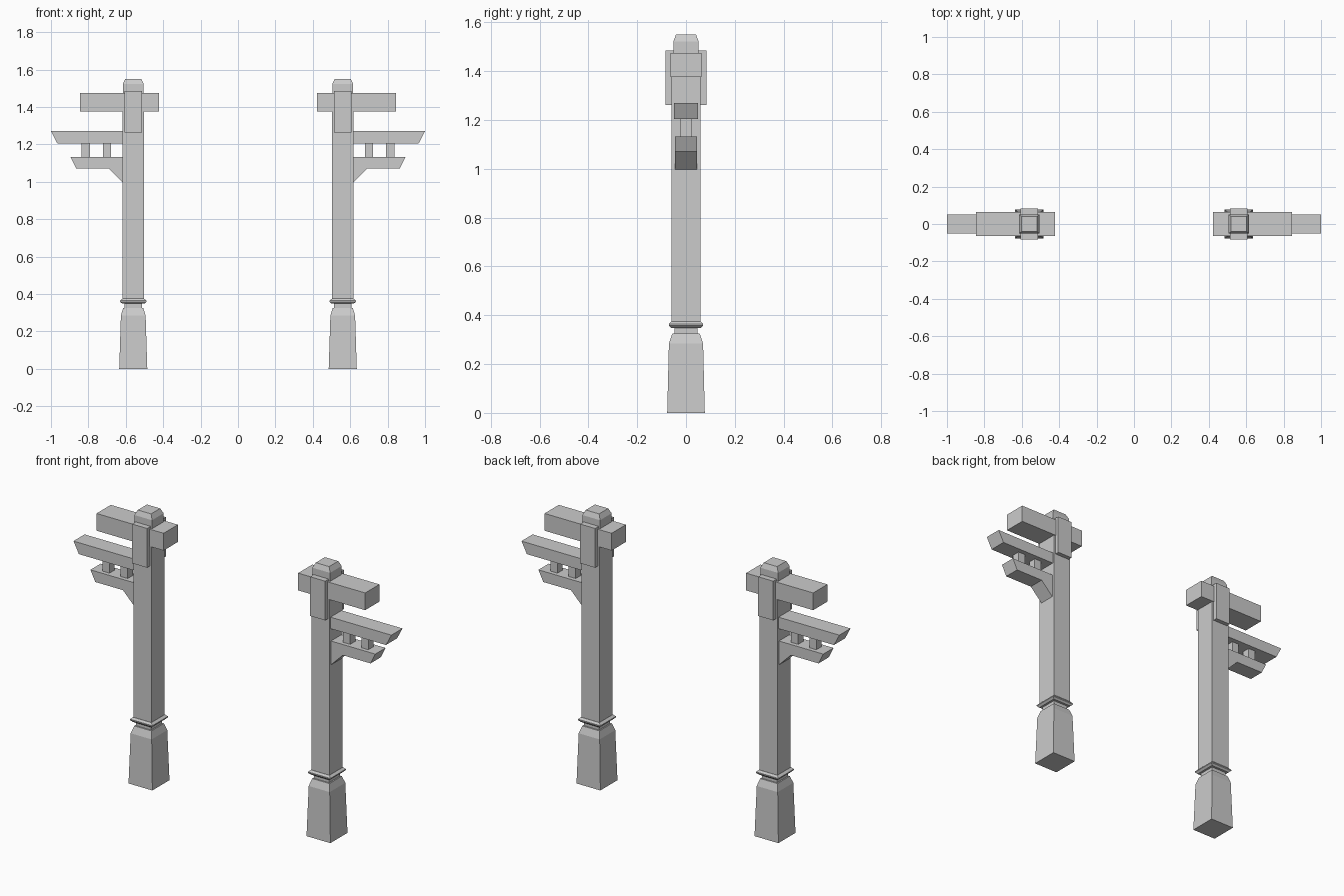
import bpy, bmesh

if "Cube" in bpy.data.objects:
    bpy.data.objects.remove(bpy.data.objects["Cube"], do_unlink=True)

stone = bpy.data.materials.new("plain grey")
stone.use_nodes = True
grey = (0.6, 0.6, 0.6, 1)
stone.diffuse_color = grey
stone.node_tree.nodes["Principled BSDF"].inputs["Base Color"].default_value = grey

PILLAR_X = 0.56


def finish(name, bm, side):
    """Mirror to the chosen side and make the object."""
    for v in bm.verts:
        v.co.x *= side
    bmesh.ops.recalc_face_normals(bm, faces=bm.faces)
    mesh = bpy.data.meshes.new(name)
    bm.to_mesh(mesh)
    bm.free()
    mesh.materials.append(stone)
    obj = bpy.data.objects.new(name, mesh)
    bpy.context.collection.objects.link(obj)


def stack(name, rings, side):
    """Square turned part: rings of (half x, half y, z) around the pillar axis."""
    bm = bmesh.new()
    loops = [[bm.verts.new((PILLAR_X + sx * hx, sy * hy, z))
              for sx, sy in ((-1, -1), (1, -1), (1, 1), (-1, 1))]
             for hx, hy, z in rings]
    for low, high in zip(loops, loops[1:]):
        for i in range(4):
            j = (i + 1) % 4
            bm.faces.new((low[i], low[j], high[j], high[i]))
    bm.faces.new(loops[0][::-1])
    bm.faces.new(loops[-1])
    finish(name, bm, side)


def slab(name, outline, half_y, side):
    """Front outline of (x, z) points extruded through the depth."""
    bm = bmesh.new()
    face = bm.faces.new([bm.verts.new((x, -half_y, z)) for x, z in outline])
    out = bmesh.ops.extrude_face_region(bm, geom=[face])["geom"]
    moved = [g for g in out if isinstance(g, bmesh.types.BMVert)]
    bmesh.ops.translate(bm, verts=moved, vec=(0, 2 * half_y, 0))
    finish(name, bm, side)


def box(name, x0, x1, z0, z1, half_y, side):
    slab(name, [(x0, z0), (x1, z0), (x1, z1), (x0, z1)], half_y, side)


for side, label in ((1, "left"), (-1, "right")):
    # Tapered foot, neck and lipped collar
    stack(label + "_foot", [(0.075, 0.077, 0), (0.066, 0.070, 0.285),
                            (0.054, 0.056, 0.325)], side)
    stack(label + "_neck", [(0.047, 0.048, 0.32), (0.047, 0.048, 0.355)], side)
    stack(label + "_collar", [(0.059, 0.061, 0.348), (0.070, 0.070, 0.358),
                              (0.070, 0.070, 0.364), (0.058, 0.061, 0.375)], side)
    # Shaft and chamfered cap
    stack(label + "_shaft", [(0.057, 0.060, 0.37), (0.057, 0.060, 1.47)], side)
    stack(label + "_cap", [(0.056, 0.052, 1.46), (0.056, 0.052, 1.522),
                           (0.042, 0.041, 1.55)], side)
    # Plates clasping the head, and the crossbeam
    box(label + "_clasp", PILLAR_X - 0.047, PILLAR_X + 0.047, 1.262, 1.485, 0.084, side)
    box(label + "_crossbeam", 0.423, 0.845, 1.376, 1.474, 0.064, side)
    # Outer arms with slanted ends
    slab(label + "_upper_arm", [(0.60, 1.205), (0.966, 1.205),
                                (1.0, 1.27), (0.60, 1.27)], 0.05, side)
    slab(label + "_lower_bracket", [(0.60, 0.98), (0.617, 0.997), (0.692, 1.072),
                                    (0.866, 1.072), (0.896, 1.133), (0.60, 1.133)],
         0.046, side)
    # Short struts between the arms
    for n, x in enumerate((0.70, 0.814)):
        box(f"{label}_strut_{n + 1}", x - 0.022, x + 0.022, 1.125, 1.212, 0.023, side)
